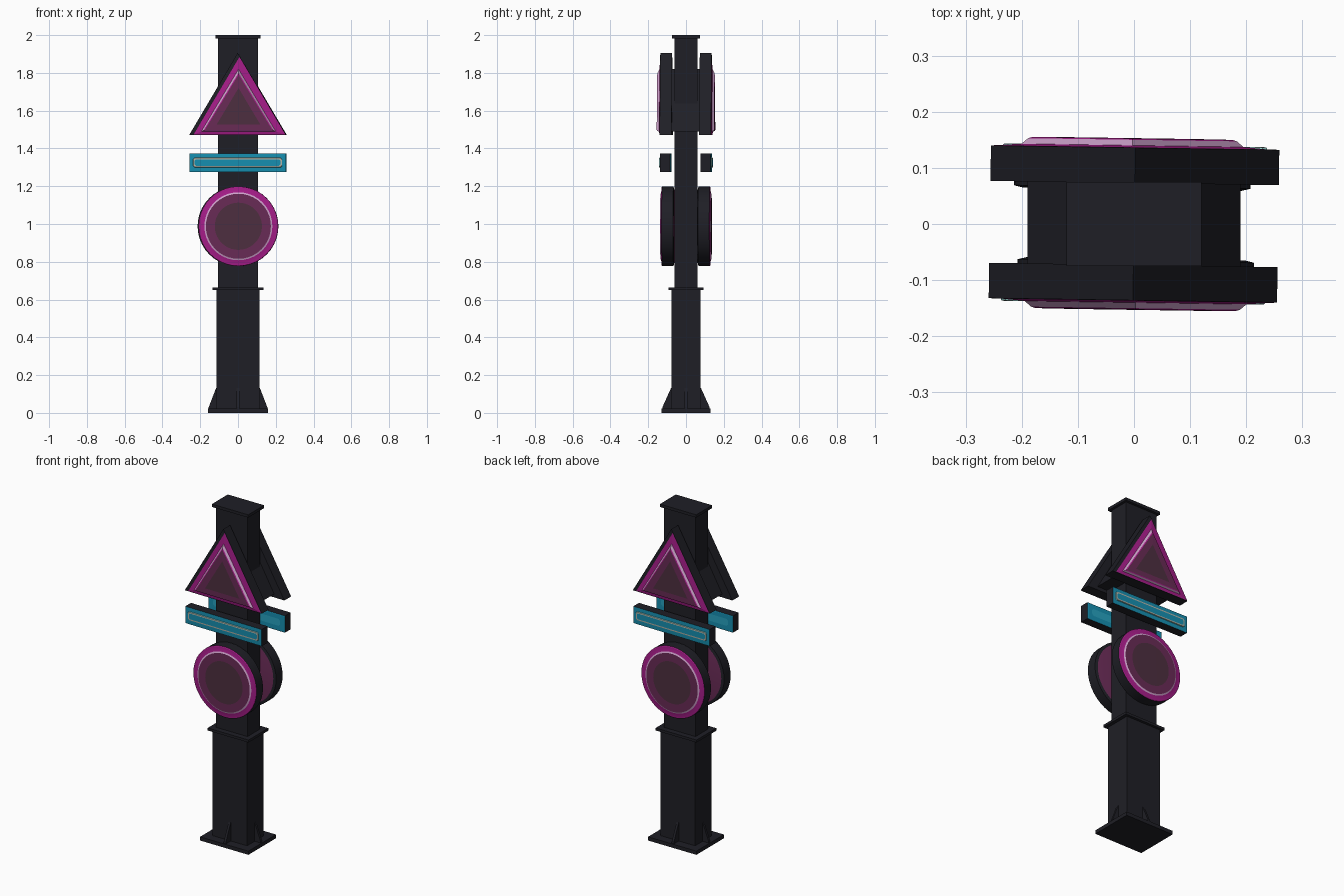
import bpy, bmesh, math
from mathutils import Matrix

if "Cube" in bpy.data.objects:
    bpy.data.objects.remove(bpy.data.objects["Cube"])

def mat(name, rgb):
    m = bpy.data.materials.new(name)
    m.diffuse_color = (*rgb, 1)
    m.use_nodes = True
    m.node_tree.nodes["Principled BSDF"].inputs["Base Color"].default_value = m.diffuse_color
    return m

DARK, PINK, MID, CORE, GLOW, TEAL, TRIM, PALE, BRIGHT = range(9)
MATS = [mat("dark_metal", (0.0135, 0.0135, 0.019)),
        mat("magenta", (0.38, 0.012, 0.25)),
        mat("dull_magenta", (0.14, 0.024, 0.092)),
        mat("dark_plum", (0.075, 0.028, 0.05)),
        mat("pale_pink_glow", (0.62, 0.36, 0.60)),
        mat("teal", (0.008, 0.27, 0.43)),
        mat("pale_trim", (0.46, 0.47, 0.40)),
        mat("pale_teal", (0.30, 0.60, 0.58)),
        mat("bright_teal", (0.02, 0.36, 0.52))]

def finish(name, bm, smooth=False):
    bmesh.ops.recalc_face_normals(bm, faces=bm.faces[:])
    me = bpy.data.meshes.new(name)
    bm.to_mesh(me)
    bm.free()
    for m in MATS:
        me.materials.append(m)
    ob = bpy.data.objects.new(name, me)
    bpy.context.collection.objects.link(ob)
    if smooth:
        bpy.ops.object.select_all(action='DESELECT')
        ob.select_set(True)
        bpy.context.view_layer.objects.active = ob
        bpy.ops.object.shade_smooth_by_angle(angle=math.radians(25))
    return ob

def box(name, hx, hy, z0, z1):
    bm = bmesh.new()
    bmesh.ops.create_cube(bm, size=1, matrix=Matrix.Translation((0, 0, (z0 + z1) / 2))
                          @ Matrix.Diagonal((2 * hx, 2 * hy, z1 - z0, 1)))
    return finish(name, bm)

def loft(name, rings, back, front, turn=0.0, smooth=False):
    """rings: (outline of x,z points, y, material of the band leading to it)"""
    bm = bmesh.new()
    loops = [[bm.verts.new((x, y, z)) for x, z in poly] for poly, y, _ in rings]
    n = len(loops[0])
    for k in range(1, len(loops)):
        for i in range(n):
            j = (i + 1) % n
            f = bm.faces.new((loops[k-1][i], loops[k-1][j], loops[k][j], loops[k][i]))
            f.material_index = rings[k][2]
    bm.faces.new(loops[0][::-1]).material_index = back
    bm.faces.new(loops[-1]).material_index = front
    bmesh.ops.transform(bm, matrix=Matrix.Rotation(turn, 4, 'Z'), verts=bm.verts[:])
    return finish(name, bm, smooth)

def tri(h, z0, z1, x=0.0):
    return [(x - h, z0), (x + h, z0), (x, z1)]

def disc(r, n=40):
    return [(0.004 + r * math.cos(2 * math.pi * i / n),
             0.988 + r * math.sin(2 * math.pi * i / n)) for i in range(n)]

def rect(hx, z0, z1, c=0.0):
    # rectangle with cut corners of size c
    return [(-hx + c, z0), (hx - c, z0), (hx, z0 + c), (hx, z1 - c),
            (hx - c, z1), (-hx + c, z1), (-hx, z1 - c), (-hx, z0 + c)]

# post
box("base_plate", 0.16, 0.13, 0, 0.022)
box("lower_post", 0.115, 0.078, 0.02, 0.655)
box("collar", 0.135, 0.093, 0.65, 0.665)
box("upper_post", 0.105, 0.06, 0.66, 1.985)
box("top_cap", 0.12, 0.075, 1.983, 2.0)

# gusset fins, one on each side of the post foot
for k in range(4):
    r0, r1 = (0.113, 0.155) if k % 2 == 0 else (0.076, 0.125)
    fin = [(r0, 0.02), (r1, 0.02), (r1, 0.03), (r0 + 0.003, 0.132), (r0, 0.132)]
    loft(f"gusset_{k}", [(fin, 0.007, DARK), (fin, -0.007, DARK)], DARK, DARK, k * math.pi / 2)

# triangular bracket through the post
bracket = tri(0.19, 1.49, 1.82)
loft("triangle_bracket", [(bracket, 0.078, DARK), (bracket, -0.078, DARK)], DARK, DARK)

# signs, repeated on the back by a half turn
for side, a in (("front", 0), ("back", math.pi)):
    t = a - 0.015
    # triangle sign with raised pane
    loft(f"{side}_triangle_sign", [
        (tri(0.257, 1.47, 1.905), -0.073, DARK),
        (tri(0.257, 1.47, 1.905), -0.136, DARK),
        (tri(0.243, 1.473, 1.885, 0.010), -0.1365, DARK),
        (tri(0.198, 1.489, 1.82, 0.005), -0.140, PINK),
        (tri(0.186, 1.494, 1.80, 0.005), -0.150, GLOW),
        (tri(0.178, 1.498, 1.79, 0.005), -0.1525, PINK),
        (tri(0.115, 1.528, 1.72, 0.005), -0.153, MID)], DARK, CORE, t)
    # bar sign, teal on both broad faces
    loft(f"{side}_bar_sign", [
        (rect(0.225, 1.304, 1.346, 0.012), -0.0793, DARK),
        (rect(0.25, 1.278, 1.37), -0.0795, TEAL),
        (rect(0.255, 1.274, 1.374), -0.081, TEAL),
        (rect(0.255, 1.274, 1.374), -0.134, DARK),
        (rect(0.236, 1.299, 1.351, 0.008), -0.135, TEAL),
        (rect(0.234, 1.301, 1.349, 0.008), -0.140, PALE),
        (rect(0.227, 1.308, 1.342, 0.007), -0.1405, TRIM)], BRIGHT, TEAL, t)
    # round sign with raised pane, coloured on the back as well
    loft(f"{side}_round_sign", [
        (disc(0.195), -0.062, DARK), (disc(0.211), -0.066, DARK),
        (disc(0.211), -0.126, DARK), (disc(0.207), -0.129, PINK),
        (disc(0.18), -0.131, PINK), (disc(0.172), -0.135, GLOW),
        (disc(0.125), -0.1355, MID)], MID, CORE, t, True)
